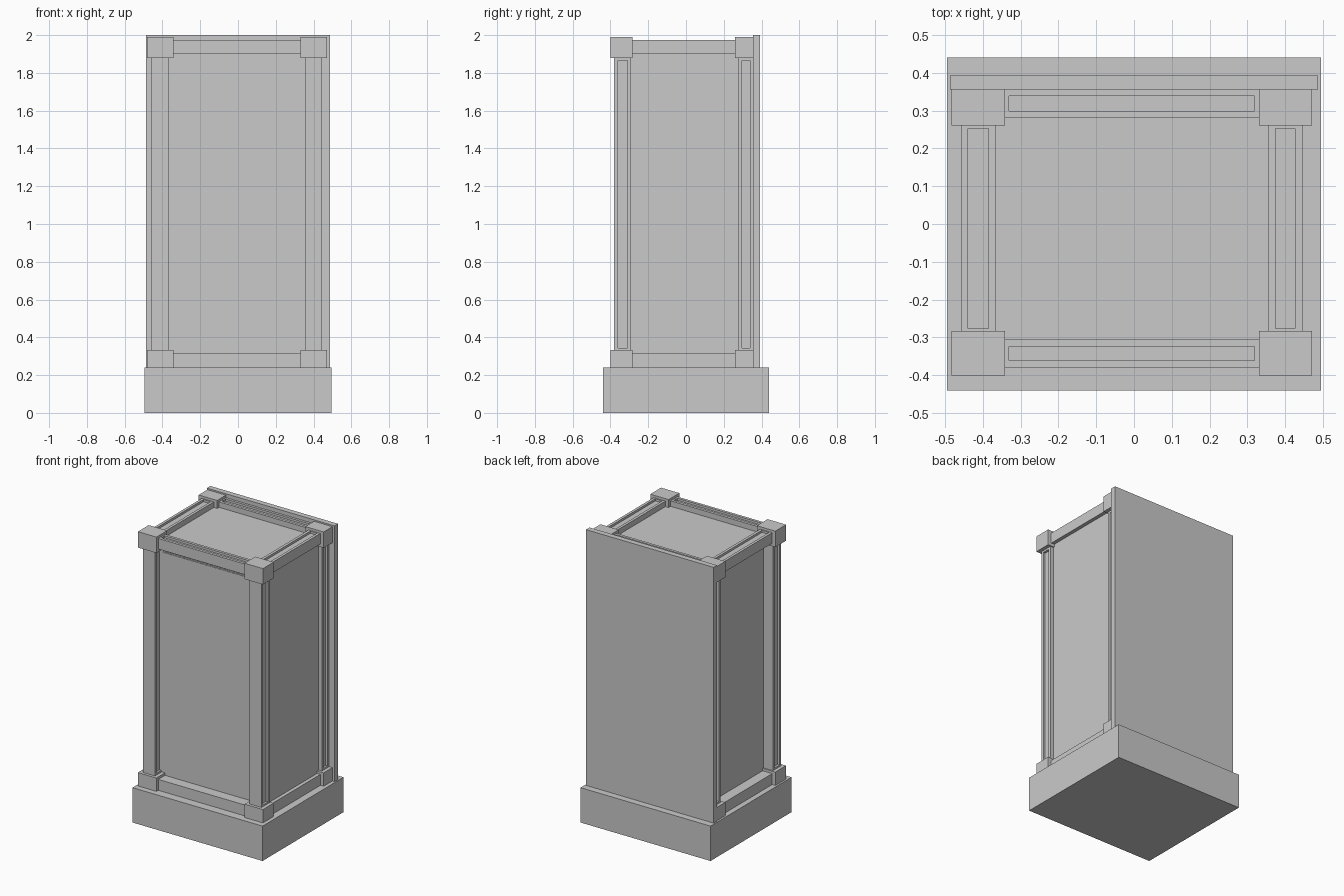
import bpy, bmesh
from mathutils import Vector

cube = bpy.data.objects.get("Cube")
if cube:
    bpy.data.objects.remove(cube, do_unlink=True)

grey = bpy.data.materials.new("plain grey")
grey.use_nodes = True
colour = (0.59, 0.59, 0.59, 1)
grey.diffuse_color = colour
grey.node_tree.nodes["Principled BSDF"].inputs["Base Color"].default_value = colour


def box(name, x, y, z, groove_axis=None, signs=(1, -1), depth=0.015):
    """Box from ranges; optionally sink a long groove in its faces along one axis."""
    lo, hi = Vector((x[0], y[0], z[0])), Vector((x[1], y[1], z[1]))
    bm = bmesh.new()
    bmesh.ops.create_cube(bm, size=1)
    for v in bm.verts:
        v.co = Vector(c * (b - a) + (a + b) / 2 for c, a, b in zip(v.co, lo, hi))
    bm.normal_update()
    if groove_axis is not None:
        for f in [f for f in bm.faces
                  if any(f.normal[groove_axis] * s > 0.9 for s in signs)]:
            normal = f.normal.copy()
            bmesh.ops.inset_region(bm, faces=[f], thickness=0.019, use_even_offset=True)
            new = bmesh.ops.extrude_discrete_faces(bm, faces=[f])["faces"][0]
            for v in new.verts:
                v.co -= normal * depth
    mesh = bpy.data.meshes.new(name)
    bm.to_mesh(mesh)
    bm.free()
    mesh.materials.append(grey)
    obj = bpy.data.objects.new(name, mesh)
    bpy.context.collection.objects.link(obj)


# Main masses
box("plinth", (-0.495, 0.495), (-0.44, 0.44), (0, 0.24))
box("back_panel", (-0.486, 0.486), (0.355, 0.393), (0.24, 2.0))
box("core", (-0.385, 0.42), (-0.307, 0.356), (0.24, 1.935))

# Front panel with a thin rim around it
box("front_rim", (-0.360, 0.352), (-0.310, -0.30), (0.340, 1.855))
box("front_panel", (-0.354, 0.346), (-0.313, -0.30), (0.346, 1.849))

# Corner blocks, posts and rails
sides = {"right": ((-0.482, -0.341), (-0.458, -0.366)),
         "left": ((0.33, 0.47), (0.355, 0.445))}
ends = {"front": ((-0.40, -0.283), (-0.38, -0.291), (-0.38, -0.305)),
        "back": ((0.26, 0.357), (0.277, 0.357), (0.28, 0.357))}
levels = {"lower": ((0.24, 0.332), (0.24, 0.315), (-1,)),
          "upper": ((1.88, 1.99), (1.90, 1.973), (1,))}

# Posts are grooved on both sides, with a block at each end
for side, (block_x, bar_x) in sides.items():
    for end, (block_y, post_y, rail_y) in ends.items():
        box(f"{end}_{side}_post", bar_x, post_y, (0.325, 1.885), 0)
        for level, (block_z, rail_z, groove) in levels.items():
            box(f"{level}_{end}_{side}_block", block_x, block_y, block_z)

# Rails run between the blocks, grooved on the outward edge
for level, (block_z, rail_z, groove) in levels.items():
    for end, (block_y, post_y, rail_y) in ends.items():
        box(f"{level}_{end}_rail", (-0.35, 0.337), rail_y, rail_z, 2, groove)
    for side, (block_x, bar_x) in sides.items():
        box(f"{level}_{side}_rail", bar_x, (-0.295, 0.272), rail_z, 2, groove)
